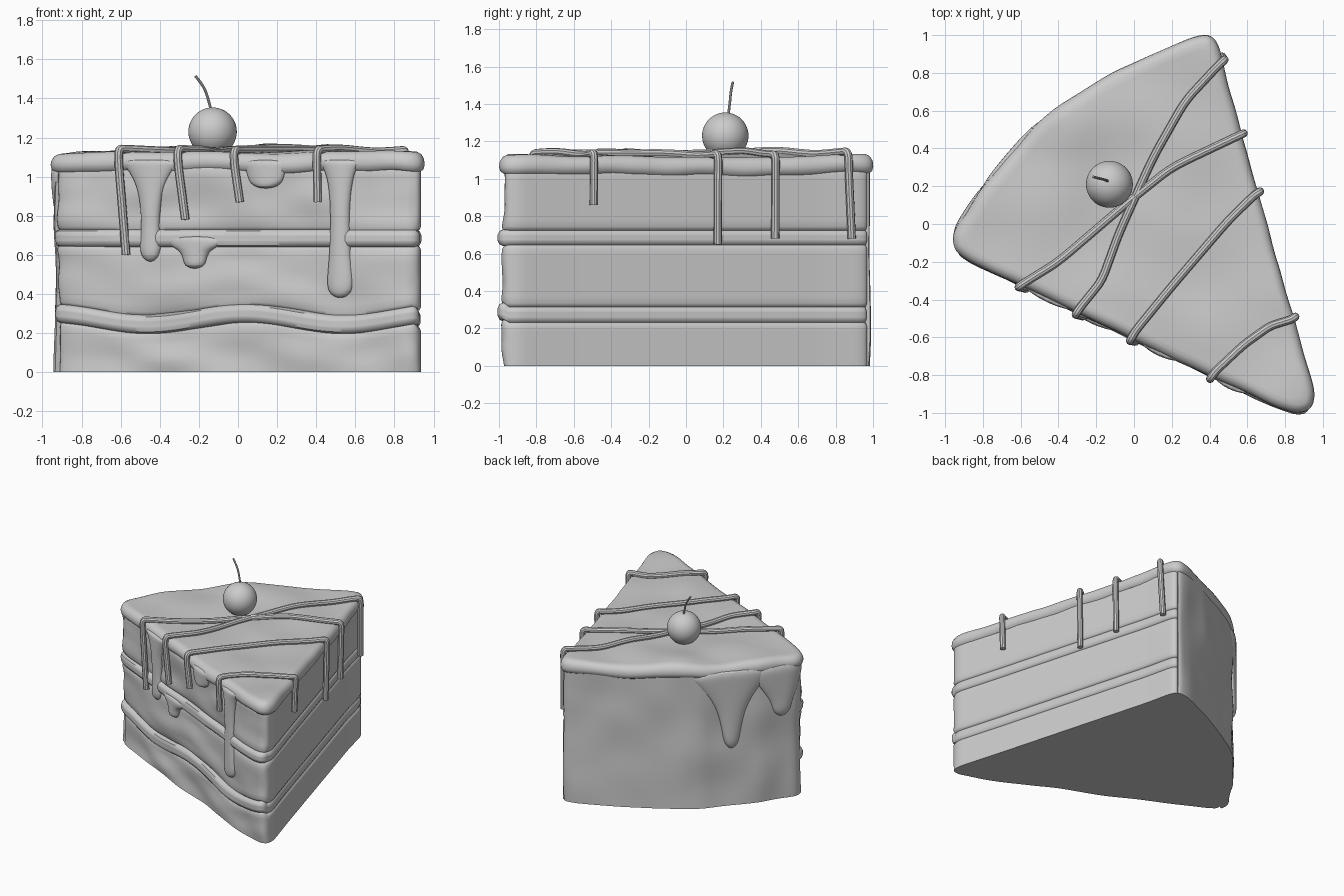
import bpy, bmesh, math
from mathutils import Vector, noise

if "Cube" in bpy.data.objects:
    bpy.data.objects.remove(bpy.data.objects["Cube"])

N = 360


def make_outline(pts):
    """Resample a closed polygon evenly, then soften its corners."""
    pts = [Vector(p) for p in pts]
    segs = [(a, b, (b - a).length) for a, b in zip(pts, pts[1:] + pts[:1])]
    step = sum(s[2] for s in segs) / N
    out, pos, i = [], 0.0, 0
    for k in range(N):
        while i < len(segs) - 1 and k * step > pos + segs[i][2]:
            pos += segs[i][2]
            i += 1
        a, b, d = segs[i]
        out.append(a.lerp(b, (k * step - pos) / d))
    for _ in range(8):
        out = [out[k] * .5 + (out[k - 1] + out[(k + 1) % N]) * .25 for k in range(N)]
    return out, step


# wedge footprint, counter-clockwise from the tip
OUT, STEP = make_outline([
    (.87, -1.01), (.945, -.985), (.96, -.9), (.86, -.56), (.68, .08), (.5, .72), (.445, .96),
    (.4, 1.01), (.3, .985), (.05, .88), (-.2, .75), (-.42, .61), (-.52, .53), (-.64, .38),
    (-.8, .2), (-.88, .06), (-.96, -.05), (-.95, -.14), (-.87, -.2), (-.6, -.325),
    (-.02, -.605), (.4, -.805), (.75, -.965)])
NRM = []
for k in range(N):
    t = (OUT[(k + 2) % N] - OUT[k - 2]).normalized()
    NRM.append(Vector((t.y, -t.x)))
FRONT = [min(1, 1.4 * max(0, n.dot(Vector((-.43, -.9))))) for n in NRM]
BACK = [min(1, 1.5 * max(0, n.dot(Vector((-.7, .7))))) for n in NRM]
CEN = sum(OUT, Vector((0, 0))) / N


def near(x, y):
    return min(range(N), key=lambda k: (OUT[k] - Vector((x, y))).length)


def edge(s, off):
    """Point at outline index s, pushed outward by off."""
    i = math.floor(s)
    f = s - i
    a, b = i % N, (i + 1) % N
    return OUT[a].lerp(OUT[b], f) + NRM[a].lerp(NRM[b], f) * off


def bump(x, y, z, f=3.0):
    return noise.noise(Vector((x * f, y * f, z * f)))


def top_z(x, y):
    peak = math.exp(-((x + .33) ** 2 + (y - .55) ** 2) / .03)
    return 1.125 + .022 * bump(x, y, 0, 2.6) + .035 * peak


def loft(name, rings, subsurf=0):
    """Skin closed rings of points and cap both ends."""
    bm = bmesh.new()
    vs = [[bm.verts.new(p) for p in r] for r in rings]
    n = len(rings[0])
    for a, b in zip(vs, vs[1:]):
        for i in range(n):
            j = (i + 1) % n
            bm.faces.new((a[i], a[j], b[j], b[i]))
    bm.faces.new(vs[0][::-1])
    bm.faces.new(vs[-1])
    bmesh.ops.recalc_face_normals(bm, faces=bm.faces[:])
    me = bpy.data.meshes.new(name)
    bm.to_mesh(me)
    bm.free()
    me.shade_smooth()
    me.set_sharp_from_angle(angle=math.radians(45))
    ob = bpy.data.objects.new(name, me)
    bpy.context.collection.objects.link(ob)
    if subsurf:
        m = ob.modifiers.new("smooth", 'SUBSURF')
        m.levels = m.render_levels = subsurf
    return ob


def layer(name, z0, z1, r, off, front_off, rough, wave0=0, wave1=0, round_base=True):
    """Rounded slab following the wedge; waves ripple its edges on the front face."""
    h = z1 - z0
    prof = [(r, 0), (.3 * r, .3 * r), (0, r)] if round_base else [(0, 0)]
    lo = prof[-1][1]
    prof += [(0, lo + (h - r - lo) * i / 8) for i in range(1, 9)]
    prof += [(.3 * r, h - .3 * r), (r, h)]
    rings = []
    for inset, z in prof:
        ring = []
        for k in range(N):
            x, y = OUT[k]
            w = FRONT[k]
            wv = .028 * w * math.cos(2 * math.pi * (x - .03) / 1.0)
            o = off - .03 * BACK[k] + front_off * w - inset
            o += rough * w * bump(x * .6, y * .6, z0 + z * 1.5, 5)
            p = edge(k, o)
            ring.append((p.x, p.y, z0 + z + wv * (wave0 + (wave1 - wave0) * z / h)))
        rings.append(ring)
    return loft(name, rings)


# sponge and cream layers
layer("bottom_sponge", 0, .235, .025, -.018, 0, .02, 0, 1, False)
layer("lower_cream", .225, .32, .03, -.02, .025, .008, 1, 1)
layer("middle_sponge", .31, .65, .025, -.018, 0, .02, 1, 0)
layer("upper_cream", .64, .73, .03, -.016, .02, .012)
layer("top_sponge", .72, 1.06, .025, -.018, 0, .02)

# icing wall on the curved back
idx = [k for k in range(N) if BACK[k] > .35]
sections = []
for k in idx:
    sec = [(*edge(k, -.08), 1.06), (*edge(k, -.08), 0)]
    for i in range(17):
        z = 1.06 * i / 16
        x, y = OUT[k]
        sec.append((*edge(k, -.014 + .014 * bump(x, y, z, 3.5)), z))
    sections.append(sec)
loft("back_icing", sections)

# icing slab on top, with a soft rolled rim
rings = []
for inset, dz in [(.05, -.09), (.02, -.098), (.004, -.085), (-.002, -.06), (.002, -.035), (.016, -.012), (.04, 0)]:
    ring = []
    for k in range(N):
        x, y = OUT[k]
        p = edge(k, -inset + .006 * bump(x, y, 2, 5))
        ring.append((p.x, p.y, top_z(p.x, p.y) + dz + .012 * bump(x, y, 5, 4) * (dz < -.05)))
    rings.append(ring)
for i in range(1, 25):
    f = 1 - i / 24.2
    ring = []
    for k in range(N):
        p = CEN + (edge(k, -.04) - CEN) * f
        ring.append((p.x, p.y, top_z(p.x, p.y)))
    rings.append(ring)
loft("top_icing", rings)


def drip(name, x, y, prof, depth=.038):
    """Flat rounded run hugging the wall; prof holds (height, half width)."""
    s = near(x, y)
    rings = []
    for z, w in prof:
        d = depth * min(1, w / .045)
        ring = []
        for i in range(16):
            a = 2 * math.pi * i / 16
            p = edge(s + 1.12 * w * math.cos(a) / STEP, -.018 + d * math.sin(a))
            ring.append((p.x, p.y, z))
        rings.append(ring)
    loft(name, rings, 2)


# icing drips: three on the front, one from the cream, two at the back
drip("front_drip_left", -.45, -.4, [(1.09, .18), (1.05, .12), (.95, .065), (.85, .05), (.73, .042),
                                    (.65, .055), (.59, .045), (.565, .012)])
drip("front_drip_middle", .13, -.675, [(1.09, .13), (1.04, .1), (.98, .09), (.95, .06), (.94, .015)])
drip("front_drip_right", .51, -.855, [(1.09, .13), (1.05, .08), (.95, .055), (.8, .046), (.6, .052),
                                      (.48, .066), (.41, .062), (.38, .02)])
drip("cream_drip", -.23, -.5, [(.7, .15), (.65, .14), (.625, .075), (.58, .058), (.545, .052), (.53, .015)])
drip("back_drip_long", -.65, .36, [(1.09, .3), (1.0, .25), (.88, .15), (.75, .09), (.6, .062),
                                   (.5, .05), (.455, .015)])
drip("back_drip_short", -.88, .05, [(1.09, .22), (.98, .2), (.88, .13), (.78, .075), (.7, .065), (.66, .015)])


def tube(name, pts, radius):
    cu = bpy.data.curves.new(name, 'CURVE')
    cu.dimensions = '3D'
    cu.bevel_depth = radius
    cu.bevel_resolution = 3
    cu.use_fill_caps = True
    sp = cu.splines.new('NURBS')
    sp.points.add(len(pts) - 1)
    for q, p in zip(sp.points, pts):
        q.co = (*p, 1)
    sp.order_u = 3
    sp.use_endpoint_u = True
    sp.resolution_u = 6
    ob = bpy.data.objects.new(name, cu)
    bpy.context.collection.objects.link(ob)
    bpy.ops.object.select_all(action='DESELECT')
    ob.select_set(True)
    bpy.context.view_layer.objects.active = ob
    bpy.ops.object.convert(target='MESH')
    bpy.ops.object.shade_smooth_by_angle()


def hang(x, y, z_end, sway):
    """Path from the hanging end up to the rim."""
    s = near(x, y)
    pts = []
    for f in (0, .3, .6, .9):
        p = edge(s + sway * (1 - f) / STEP, .004 + .008 * f)
        pts.append((p.x, p.y, z_end + (1.08 - z_end) * f))
    p = edge(s, .014)
    return pts + [(p.x, p.y, top_z(*p) + .012)]


def drizzle(name, start, mids, finish):
    pts = [start[:2]] + mids + [finish[:2]]
    path = hang(*start)
    for (ax, ay), (bx, by) in zip(pts, pts[1:]):
        for f in (.12, .37, .63, .88):
            x, y = ax + (bx - ax) * f, ay + (by - ay) * f
            path.append((x, y, top_z(x, y) + .012))
    tube(name, path + hang(*finish)[::-1], .022)


# drizzle strands: (x, y, hanging end height, sideways sway)
drizzle("drizzle_1", (-.61, -.33, .6, .04), [(-.4, -.2), (-.05, .1), (.2, .3)], (.58, .48, .68, 0))
drizzle("drizzle_2", (-.3, -.46, .78, .04), [(-.17, -.3), (-.08, -.05), (.1, .35), (.27, .65)], (.465, .86, .68, .02))
drizzle("drizzle_3", (-.02, -.6, .87, .03), [(.2, -.33), (.5, .02)], (.655, .17, .65, 0))
drizzle("drizzle_4", (.41, -.8, .87, 0), [(.58, -.64), (.72, -.54)], (.85, -.5, .86, 0))

# cherry with stem
bpy.ops.mesh.primitive_uv_sphere_add(segments=48, ring_count=24, radius=.124, location=(-.13, .21, 1.23))
bpy.context.object.name = "cherry"
bpy.ops.object.shade_smooth()
tube("cherry_stem", [(-.135, .225, 1.33), (-.155, .235, 1.41), (-.18, .24, 1.47), (-.218, .25, 1.515)], .007)
